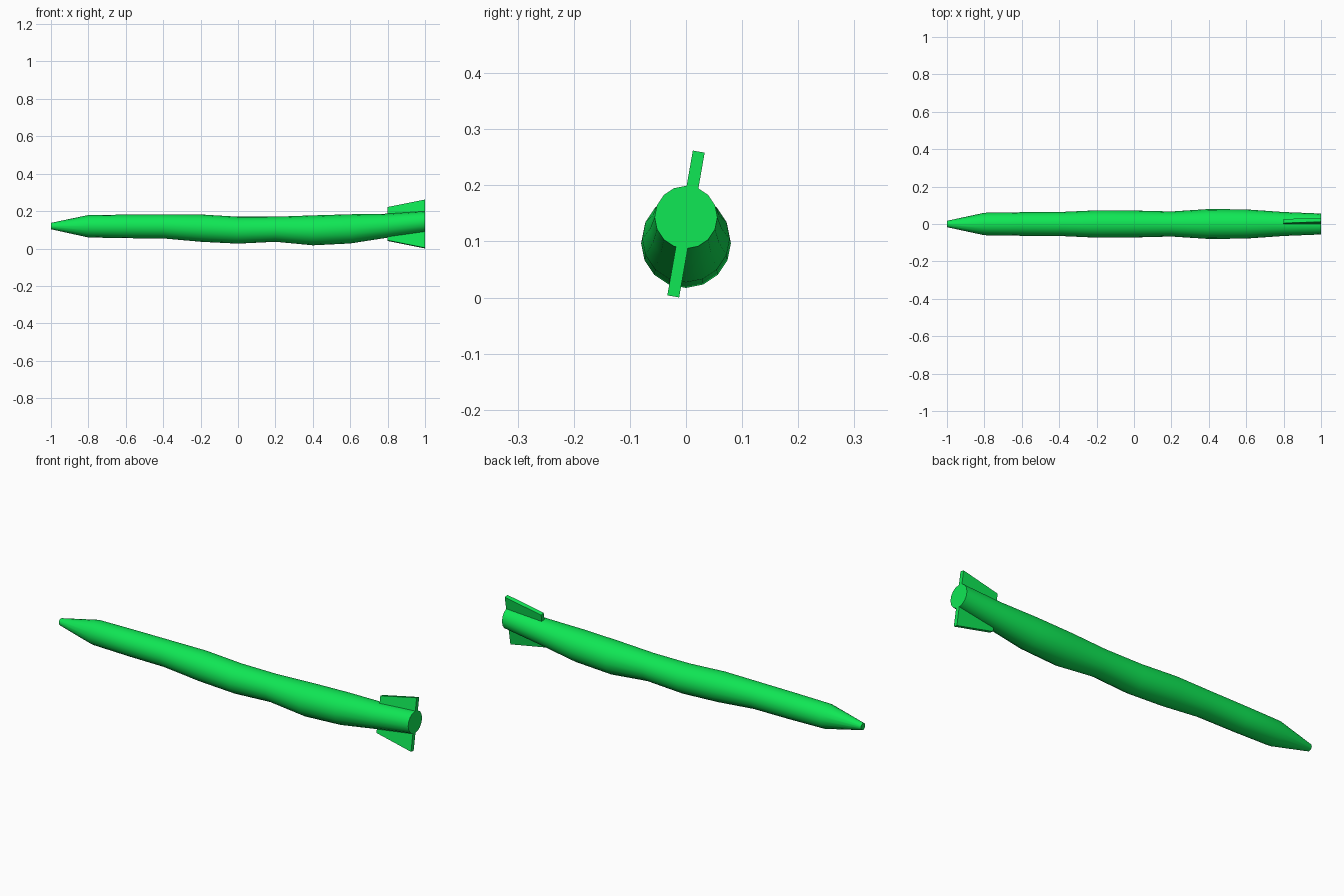
import bpy, bmesh, math
from mathutils import Matrix

if "Cube" in bpy.data.objects:
    bpy.data.objects.remove(bpy.data.objects["Cube"])

mat = bpy.data.materials.new("green")
mat.diffuse_color = (0.005, 0.8, 0.09, 1)
mat.use_nodes = True
mat.node_tree.nodes["Principled BSDF"].inputs["Base Color"].default_value = mat.diffuse_color


def make_object(name, bm):
    bmesh.ops.recalc_face_normals(bm, faces=bm.faces)
    mesh = bpy.data.meshes.new(name)
    bm.to_mesh(mesh)
    bm.free()
    obj = bpy.data.objects.new(name, mesh)
    bpy.context.collection.objects.link(obj)
    mesh.materials.append(mat)
    return obj


# Body: 16-sided rings lofted along x, as (x, centre z, radius)
SIDES = 16
stations = [(-1.0, 0.120, 0.017), (-0.8, 0.119, 0.060), (-0.6, 0.118, 0.063),
            (-0.4, 0.118, 0.064), (-0.2, 0.109, 0.073), (0.0, 0.098, 0.072),
            (0.2, 0.103, 0.067), (0.4, 0.097, 0.080), (0.6, 0.105, 0.078),
            (0.8, 0.122, 0.064), (1.0, 0.143, 0.056)]
bm = bmesh.new()
rings = []
for x, z, r in stations:
    angles = [math.tau * i / SIDES for i in range(SIDES)]
    rings.append([bm.verts.new((x, r * math.cos(a), z + r * math.sin(a))) for a in angles])
for a, b in zip(rings, rings[1:]):
    for i in range(SIDES):
        j = (i + 1) % SIDES
        bm.faces.new((a[i], a[j], b[j], b[i]))
bm.faces.new(rings[0])
bm.faces.new(rings[-1])
body = make_object("body", bm)
bpy.context.view_layer.objects.active = body
body.select_set(True)
bpy.ops.object.shade_smooth_by_angle(angle=math.radians(30))


# Tail fins: tapered plates tilted about the x axis, rooted inside the body
def fin(name, angle):
    bm = bmesh.new()
    outline = [(0.8, 0.03), (1.0, 0.03), (1.0, 0.131), (0.8, 0.090)]
    face = bm.faces.new([bm.verts.new((x, -0.0107, z)) for x, z in outline])
    ext = bmesh.ops.extrude_face_region(bm, geom=[face])
    moved = [v for v in ext["geom"] if isinstance(v, bmesh.types.BMVert)]
    bmesh.ops.translate(bm, verts=moved, vec=(0, 0.0214, 0))
    turn = Matrix.Translation((0, 0, 0.131)) @ Matrix.Rotation(math.radians(angle), 4, 'X')
    bmesh.ops.transform(bm, matrix=turn, verts=bm.verts)
    make_object(name, bm)


fin("upper_fin", -10)
fin("lower_fin", 170)
